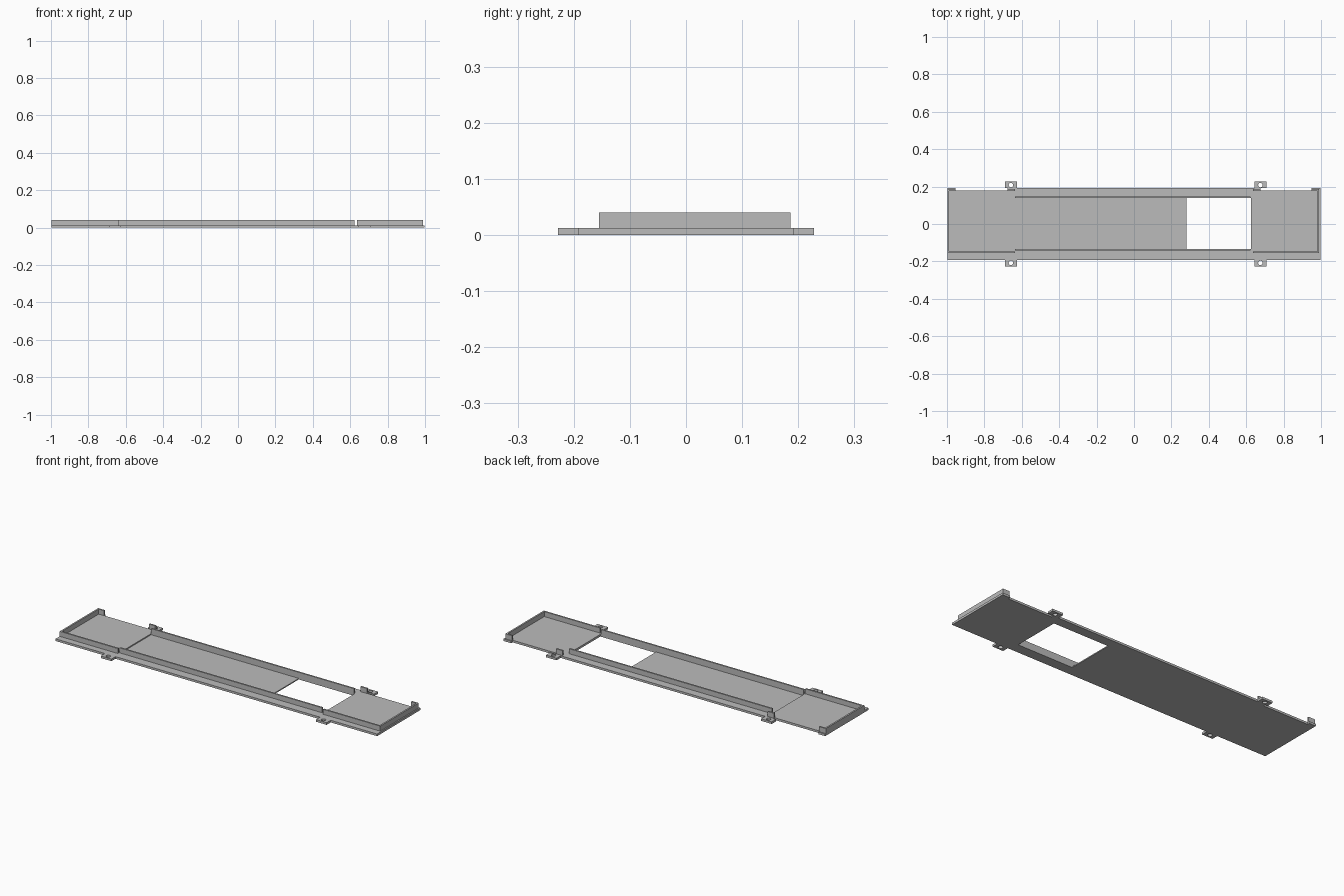
import bpy
import bmesh

cube = bpy.data.objects.get("Cube")
if cube:
    bpy.data.objects.remove(cube)

grey = bpy.data.materials.new("plain grey")
grey.use_nodes = True
colour = (0.5, 0.5, 0.5, 1)
grey.diffuse_color = colour
grey.node_tree.nodes["Principled BSDF"].inputs["Base Color"].default_value = colour

BASE, FLOOR, TOP = 0.012, 0.006, 0.04
THICK = 0.009


def finish(name, bm):
    bmesh.ops.recalc_face_normals(bm, faces=bm.faces)
    mesh = bpy.data.meshes.new(name)
    bm.to_mesh(mesh)
    bm.free()
    mesh.materials.append(grey)
    obj = bpy.data.objects.new(name, mesh)
    bpy.context.collection.objects.link(obj)
    return obj


def prism(name, outline, z0, z1):
    """Extrude a flat outline upward."""
    bm = bmesh.new()
    face = bm.faces.new([bm.verts.new((x, y, z0)) for x, y in outline])
    new = bmesh.ops.extrude_face_region(bm, geom=[face])["geom"]
    for v in new:
        if isinstance(v, bmesh.types.BMVert):
            v.co.z = z1
    return finish(name, bm)


def box(name, x0, x1, y0, y1, z0, z1):
    return prism(name, [(x0, y0), (x1, y0), (x1, y1), (x0, y1)], z0, z1)


def cut(obj, cutter):
    cutter.hide_render = True
    mod = obj.modifiers.new("cut", 'BOOLEAN')
    mod.operation = 'DIFFERENCE'
    mod.solver = 'EXACT'
    mod.object = cutter
    bpy.context.view_layer.objects.active = obj
    bpy.ops.object.modifier_apply(modifier=mod.name)
    bpy.data.objects.remove(cutter)


# Base plate, notched along the back edge of both end bays
L, R, W, N = -0.997, 0.997, 0.192, 0.179
base = prism("base_plate", [
    (L, -W), (R, -W), (R, W), (0.95, W), (0.95, N), (0.675, N), (0.675, W),
    (-0.675, W), (-0.675, N), (-0.955, N), (-0.955, W), (L, W)], 0, BASE)

# Sunken middle floor and the window through it
cut(base, box("floor_recess", -0.635, 0.5, -0.134, 0.138, FLOOR, 0.1))
cut(base, box("window_cutter", 0.28, 0.625, -0.134, 0.138, -0.1, 0.1))

# Mounting tabs with screw holes
for side, x in (("right", -0.658), ("left", 0.676)):
    for end, s in (("front", -1), ("back", 1)):
        y0, y1 = sorted((s * W, s * 0.228))
        tab = box(f"{side}_{end}_tab", x - 0.033, x + 0.033, y0, y1, 0, BASE)
        bm = bmesh.new()
        hole = bmesh.ops.create_cone(bm, cap_ends=True, segments=24,
                                     radius1=0.012, radius2=0.012, depth=0.1)
        bmesh.ops.translate(bm, verts=hole["verts"], vec=(x, s * 0.208, 0))
        cut(tab, finish("screw_hole", bm))

# Long rails beside the middle floor
box("front_rail", -0.635, 0.622, -0.143, -0.134, BASE, TOP)
box("back_rail", -0.635, 0.622, 0.138, 0.147, BASE, TOP)

# End bay walls: front wall, end wall and back corner return in one piece
F, B = -0.155, 0.186
for name, outer, inner, corner, s in (
        ("right_bay_wall", L, -0.637, -0.955, 1),
        ("left_bay_wall", 0.99, 0.636, 0.95, -1)):
    face = outer + s * THICK
    prism(name, [(inner, F), (outer, F), (outer, B), (corner, B),
                 (corner, B - THICK), (face, B - THICK),
                 (face, F + THICK), (inner, F + THICK)], BASE, TOP)

# Short back walls beside the rear tabs
for name, x0, x1 in (("right_back_stub", -0.675, -0.637),
                     ("left_back_stub", 0.636, 0.675)):
    box(name, x0, x1, B - THICK, B, BASE, TOP)
